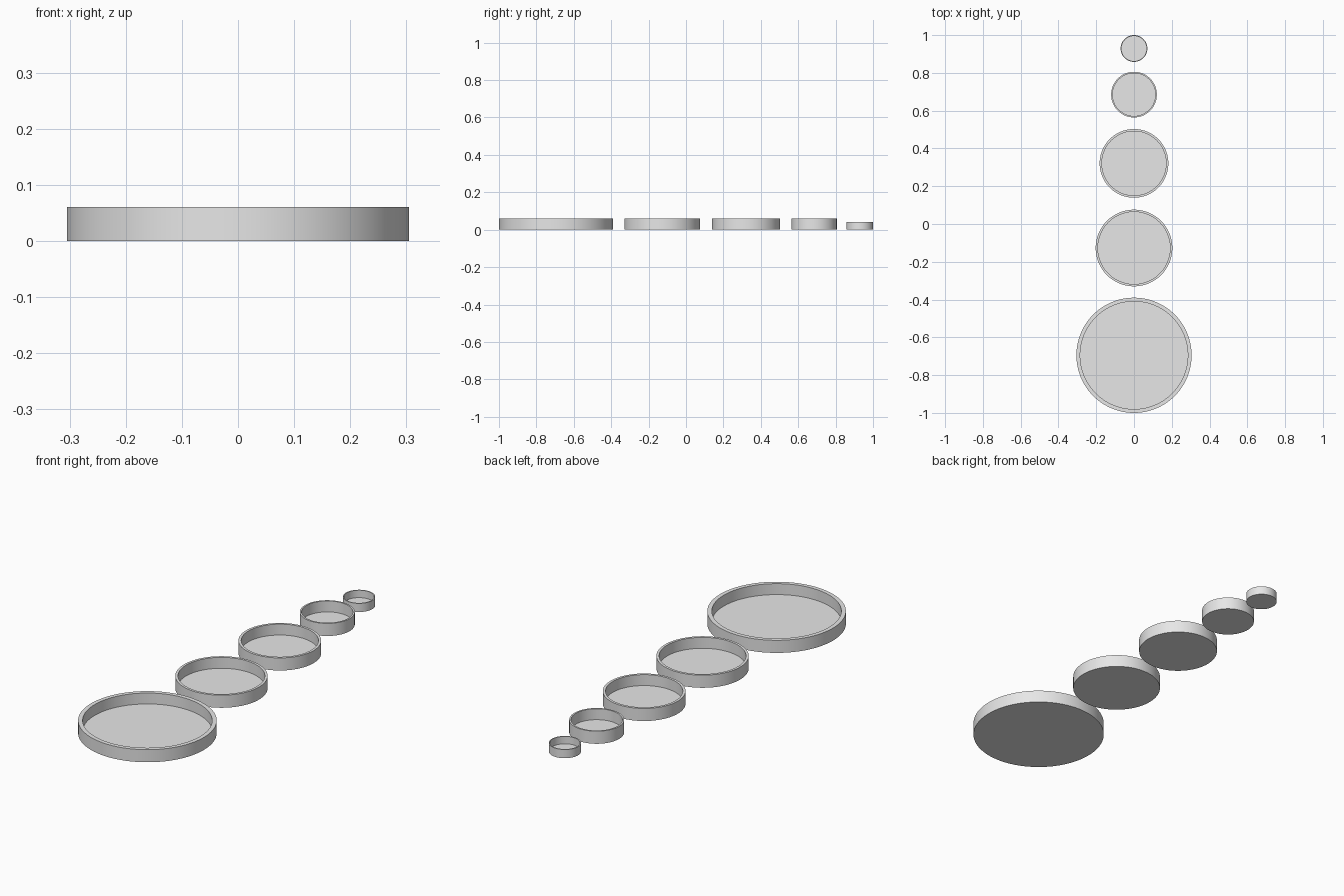
import bpy
import bmesh
from math import radians, tau, cos, sin

cube = bpy.data.objects.get("Cube")
if cube:
    bpy.data.objects.remove(cube, do_unlink=True)

# Single plain material
grey = bpy.data.materials.new("light grey")
grey.use_nodes = True
colour = (0.8, 0.8, 0.8, 1)
grey.diffuse_color = colour
grey.node_tree.nodes["Principled BSDF"].inputs["Base Color"].default_value = colour

SIDES = 96


def make_dish(name, y, radius, height, wall, floor):
    """Turn a thin-walled open dish around its vertical axis."""
    inner = radius - wall
    profile = [(radius, 0), (radius, height), (inner, height), (inner, floor)]
    bm = bmesh.new()
    rings = []
    for r, z in profile:
        rings.append([bm.verts.new((r * cos(tau * i / SIDES), r * sin(tau * i / SIDES), z))
                      for i in range(SIDES)])
    for low, high in zip(rings, rings[1:]):
        for i in range(SIDES):
            j = (i + 1) % SIDES
            bm.faces.new((low[i], low[j], high[j], high[i]))
    bm.faces.new(rings[0][::-1])
    bm.faces.new(rings[-1])
    bmesh.ops.recalc_face_normals(bm, faces=bm.faces)
    mesh = bpy.data.meshes.new(name)
    bm.to_mesh(mesh)
    bm.free()
    mesh.materials.append(grey)
    dish = bpy.data.objects.new(name, mesh)
    dish.location.y = y
    bpy.context.collection.objects.link(dish)
    bpy.ops.object.select_all(action="DESELECT")
    dish.select_set(True)
    bpy.context.view_layer.objects.active = dish
    bpy.ops.object.shade_smooth_by_angle(angle=radians(30))


# Row of dishes from the largest at the front to the smallest at the back
make_dish("largest_dish", -0.695, 0.305, 0.061, 0.02, 0.008)
make_dish("large_dish", -0.127, 0.203, 0.061, 0.012, 0.008)
make_dish("medium_dish", 0.321, 0.182, 0.061, 0.012, 0.008)
make_dish("small_dish", 0.685, 0.121, 0.061, 0.008, 0.008)
make_dish("smallest_dish", 0.929, 0.071, 0.042, 0.005, 0.006)
